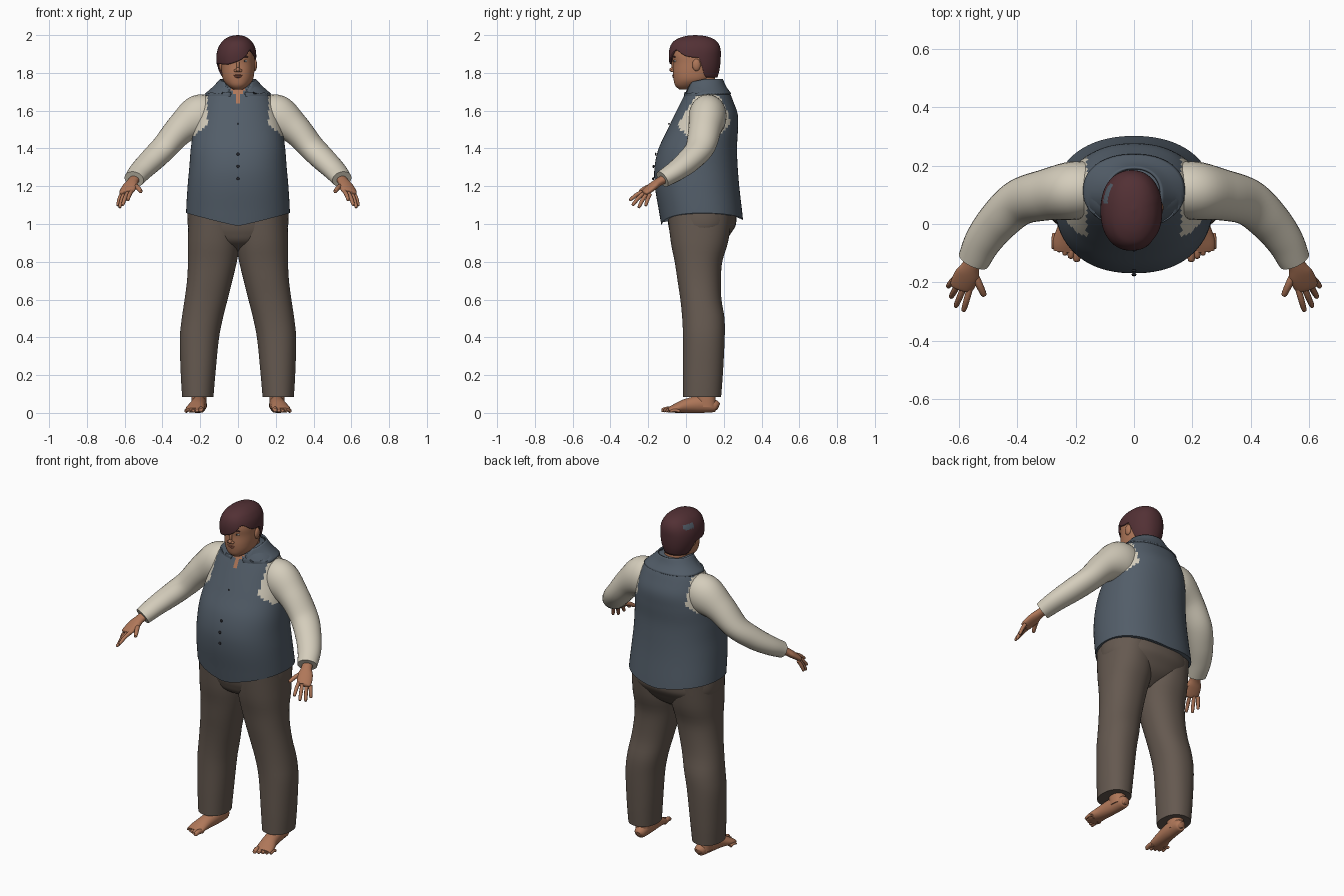
import bpy, bmesh, math
from mathutils import Vector

cube = bpy.data.objects.get("Cube")
if cube:
    bpy.data.objects.remove(cube, do_unlink=True)


def material(name, rgb):
    m = bpy.data.materials.new(name)
    m.use_nodes = True
    m.diffuse_color = (*rgb, 1)
    m.node_tree.nodes["Principled BSDF"].inputs["Base Color"].default_value = (*rgb, 1)
    return m


SKIN = material("skin", (.43, .185, .10))
HAIR = material("hair", (.085, .03, .035))
VEST = material("vest_slate", (.085, .11, .14))
SHIRT = material("shirt_cream", (.66, .61, .50))
TROUSERS = material("trousers_brown", (.13, .10, .08))
DARK = material("button_dark", (.02, .02, .025))
WHITE = material("eye_white", (.7, .68, .64))
LIPS = material("lips", (.32, .11, .07))
made = []


def sample(rows, t):
    """Smooth interpolation of table rows by their first column."""
    t = min(max(t, rows[0][0]), rows[-1][0])
    i = 0
    while i < len(rows) - 2 and t > rows[i + 1][0]:
        i += 1

    def slope(j, k):
        a, b = rows[max(j - 1, 0)], rows[min(j + 1, len(rows) - 1)]
        return (b[k] - a[k]) / (b[0] - a[0])

    p, q = rows[i], rows[i + 1]
    h = q[0] - p[0]
    u = (t - p[0]) / h
    return [p[k] * (1 + 2 * u) * (1 - u) ** 2 + slope(i, k) * h * u * (1 - u) ** 2
            + q[k] * u * u * (3 - 2 * u) + slope(i + 1, k) * h * u * u * (u - 1)
            for k in range(1, len(p))]


def finish(name, bm, mats, rule=None):
    bmesh.ops.recalc_face_normals(bm, faces=bm.faces)
    if rule:
        for f in bm.faces:
            f.material_index = rule(f.calc_center_median())
    me = bpy.data.meshes.new(name)
    bm.to_mesh(me)
    bm.free()
    for m in mats:
        me.materials.append(m)
    ob = bpy.data.objects.new(name, me)
    bpy.context.collection.objects.link(ob)
    made.append(ob)
    return ob


def skin_rings(rings, caps=True):
    bm = bmesh.new()
    rs = [[bm.verts.new(p) for p in r] for r in rings]
    n = len(rs[0])
    for a, b in zip(rs, rs[1:]):
        for i in range(n):
            bm.faces.new((a[i], a[(i + 1) % n], b[(i + 1) % n], b[i]))
    bm.faces.new(rs[-1])
    if caps:
        bm.faces.new(rs[0])
    return bm


def loft(rows, bottom=None, n=48, levels=30, ease=1, e=2.2, side=1, caps=True):
    """Stack of rounded sections; rows are z, x0, x1, y0, y1."""
    rings = []
    for j in range(levels + 1):
        u = 1 - (1 - j / levels) ** ease
        ring = []
        for i in range(n):
            a = math.tau * (i + .5) / n
            c, s = math.cos(a), math.sin(a)
            z0 = bottom(c, s) if bottom else rows[0][0]
            z = z0 + (rows[-1][0] - z0) * u
            x0, x1, y0, y1 = sample(rows, z)
            px = math.copysign(abs(c) ** (2 / e), c)
            py = math.copysign(abs(s) ** (2 / e), s)
            ring.append((side * ((x0 + x1) / 2 + (x1 - x0) / 2 * px),
                         (y0 + y1) / 2 + (y1 - y0) / 2 * py, z))
        rings.append(ring)
    return skin_rings(rings, caps)


def tube(name, pts, mat, side=1, n=24, steps=6):
    """Sweep along points x, y, z, half width, half height."""
    rows = [(i, *p) for i, p in enumerate(pts)]
    total = steps * (len(pts) - 1)
    data = [sample(rows, i / steps) for i in range(total + 1)]
    rings = []
    for i, d in enumerate(data):
        way = Vector(data[min(i + 1, total)][:3]) - Vector(data[max(i - 1, 0)][:3])
        across = way.cross(Vector((0, 0, 1))).normalized()
        up = across.cross(way).normalized()
        ring = []
        for k in range(n):
            a = math.tau * k / n
            p = Vector(d[:3]) + across * d[3] * math.cos(a) + up * d[4] * math.sin(a)
            ring.append((p.x * side, p.y, p.z))
        rings.append(ring)
    return finish(name, skin_rings(rings), [mat])


def digit(name, a, b, r, mat, side):
    """Tapered finger or toe with a rounded tip and a slight bend."""
    a, b = Vector(a), Vector(b)
    mid = a.lerp(b, .5) + Vector((0, 0, .006))
    near = a.lerp(b, .92)
    pts = [(*a, r, r), (*mid, r, r), (*near, r * .8, r * .8), (*b, r * .2, r * .2)]
    tube(name, pts, mat, side, n=10, steps=3)


def ball(name, loc, size, mat):
    bm = bmesh.new()
    bmesh.ops.create_uvsphere(bm, u_segments=20, v_segments=12, radius=1)
    for v in bm.verts:
        v.co = Vector([v.co[k] * size[k] + loc[k] for k in range(3)])
    return finish(name, bm, [mat])


def thicken(ob, depth):
    m = ob.modifiers.new("thickness", "SOLIDIFY")
    m.thickness = depth
    m.offset = -1


# Vest torso with cream armholes and an open neck
def torso_colour(p):
    if p.y < .06 and p.z > 1.645 and abs(p.x) < (p.z - 1.645) * .5:
        return 2
    return int(p.z > 1.465 and abs(p.x) > .162 + max(0, 1.53 - p.z) * 1.1)


body = [(z, -w, w, f, b) for z, w, f, b in (
    (.99, .274, -.13, .305), (1.06, .275, -.142, .298), (1.2, .267, -.165, .282),
    (1.3, .258, -.167, .274), (1.4, .25, -.145, .27), (1.5, .235, -.098, .275),
    (1.58, .212, -.06, .274), (1.65, .188, -.025, .25), (1.7, .16, 0, .228),
    (1.735, .115, .012, .2), (1.755, .085, .022, .18))]
vest = loft(body, lambda c, s: 1.058 - (.068 if s < 0 else .038) * (1 - abs(c)),
            n=72, levels=46, e=2.25)
finish("vest", vest, [VEST, SHIRT, SKIN], torso_colour)

# Collar with a V opening
rows = [(1.69, -.175, .175, -.012, .24), (1.73, -.13, .13, 0, .212),
        (1.768, -.095, .095, .005, .195)]
bm = loft(rows, lambda c, s: 1.69 - .04 * max(0, -s), levels=10, caps=False)
bmesh.ops.delete(bm, geom=[f for f in bm.faces if len(f.verts) > 4], context="FACES")
for v in bm.verts:
    v.co.z -= max(0, .1 - v.co.y) * .22 * (v.co.z > 1.7)
gap = [v for v in bm.verts if v.co.y < .06 and abs(v.co.x) < .012 + (v.co.z - 1.65) * .5]
bmesh.ops.delete(bm, geom=gap, context="VERTS")
thicken(finish("collar", bm, [VEST]), .008)

for z in (1.24, 1.305, 1.37, 1.53):
    y = sample(body, z)[2]
    r = .008 if z < 1.5 else .004
    ball("vest_button", (0, y - .006, z), (r, .005, r), DARK)

# Trousers: hips and two legs
hips = [(.85, -.04, .04, .03, .13), (.9, -.17, .17, -.055, .2), (.95, -.245, .245, -.083, .238),
        (1.0, -.267, .267, -.095, .265), (1.12, -.262, .262, -.11, .265)]
finish("trouser_hips", loft(hips), [TROUSERS])
leg = [(.085, .13, .296, -.015, .186), (.2, .12, .303, -.016, .195), (.4, .1, .308, -.016, .205),
       (.5, .08, .298, -.02, .204), (.6, .055, .283, -.03, .188), (.7, .03, .27, -.045, .185),
       (.8, .006, .265, -.06, .192), (.9, -.01, .266, -.08, .222), (1.08, -.01, .26, -.1, .25)]
arm = [(.1, .12, 1.585, .08, .08), (.2, .115, 1.57, .1, .115), (.3, .1, 1.505, .088, .084),
       (.39, .075, 1.405, .08, .068), (.46, .015, 1.335, .072, .062),
       (.515, -.055, 1.28, .064, .054), (.55, -.125, 1.237, .055, .046)]
palm = [(.535, -.09, 1.25, .03, .025), (.557, -.14, 1.225, .03, .022),
        (.572, -.175, 1.2, .042, .021), (.592, -.215, 1.168, .04, .016),
        (.596, -.225, 1.162, .025, .008)]
fingers = {"index": ((.562, -.22, 1.175), (.585, -.3, 1.125)),
           "middle": ((.582, -.215, 1.17), (.612, -.285, 1.098)),
           "ring": ((.602, -.205, 1.163), (.628, -.252, 1.085)),
           "little": ((.617, -.19, 1.158), (.638, -.215, 1.095)),
           "thumb": ((.55, -.165, 1.205), (.512, -.248, 1.17))}
foot = [(.2, .172, .03, .012, .014), (.2, .155, .036, .032, .032), (.205, .08, .045, .04, .045),
        (.215, 0, .037, .043, .037), (.227, -.06, .023, .05, .023), (.231, -.095, .015, .045, .012)]
ankle = [(.03, .165, .245, .06, .16), (.14, .17, .25, .05, .15)]

for side, tag in ((1, "left"), (-1, "right")):
    finish(tag + "_trouser_leg", loft(leg, side=side), [TROUSERS])
    finish(tag + "_ankle", loft(ankle, side=side, levels=4), [SKIN])
    tube(tag + "_foot", foot, SKIN, side)
    for i in range(5):
        x, r = .193 + .02 * i, .014 - .0015 * i
        digit(tag + "_toe", (x, -.065 + .008 * i, r), (x + .004, -.13 + .011 * i, r),
              r, SKIN, side)
    tube(tag + "_sleeve", arm, SHIRT, side)
    tube(tag + "_palm", palm, SKIN, side)
    for finger, (a, b) in fingers.items():
        digit(tag + "_" + finger, a, b, .0125 if finger == "thumb" else .0105, SKIN, side)
    # Face parts in pairs
    ball(tag + "_ear", (side * .088, .055, 1.842), (.013, .022, .032), SKIN)
    ball(tag + "_eye", (side * .035, -.054, 1.863), (.014, .01, .007), WHITE)
    ball(tag + "_iris", (side * .035, -.061, 1.863), (.006, .004, .006), DARK)
    ball(tag + "_eyebrow", (side * .037, -.061, 1.885), (.02, .007, .004), HAIR)
    ball(tag + "_nostril_wing", (side * .012, -.07, 1.812), (.01, .012, .008), SKIN)

# Head, neck and middle of the face
head = [(z, -w, w, f, b) for z, w, f, b in (
    (1.712, .025, -.035, .03), (1.73, .052, -.056, .08), (1.76, .077, -.065, .13),
    (1.8, .086, -.069, .15), (1.85, .088, -.068, .16), (1.9, .087, -.073, .165),
    (1.95, .07, -.055, .14), (1.98, .035, -.01, .1))]
finish("head", loft(head), [SKIN])
finish("neck", loft([(1.64, -.07, .07, .025, .165), (1.82, -.062, .062, .02, .15)], levels=4), [SKIN])
ball("nose_tip", (0, -.072, 1.817), (.012, .016, .012), SKIN)
ball("nose_bridge", (0, -.064, 1.84), (.009, .014, .032), SKIN)
ball("upper_lip", (0, -.063, 1.787), (.024, .01, .005), LIPS)
ball("lower_lip", (0, -.062, 1.779), (.02, .01, .006), LIPS)

# Hair with a swept fringe, short at the back
fringe = [(-1, 1.848), (-.4, 1.845), (0, 1.858), (.4, 1.885), (.7, 1.922), (1, 1.882)]


def hairline(c, s):
    w = min(max((s - .1) / .3, 0), 1)
    w = w * w * (3 - 2 * w)
    return sample(fringe, c)[0] * (1 - w) + 1.775 * w


hair = [(1.77, -.085, .07, -.05, .165), (1.82, -.107, .09, -.08, .178),
        (1.88, -.115, .097, -.091, .184), (1.93, -.106, .092, -.087, .182),
        (1.965, -.085, .074, -.068, .165), (1.985, -.06, .052, -.035, .135),
        (1.996, -.033, .028, .005, .095), (2.0, -.004, .004, .045, .053)]


def clip_colour(p):
    return int(p.x < -.07 and .065 < p.y < .135 and 1.928 < p.z < 1.957)


thicken(finish("hair", loft(hair, hairline, n=64, levels=32, ease=1.8, caps=False),
               [HAIR, VEST], clip_colour), .012)

# Smooth shading with sharp edges kept
bpy.ops.object.select_all(action="DESELECT")
for ob in made:
    ob.select_set(True)
bpy.context.view_layer.objects.active = made[0]
bpy.ops.object.shade_smooth_by_angle(angle=math.radians(45))
